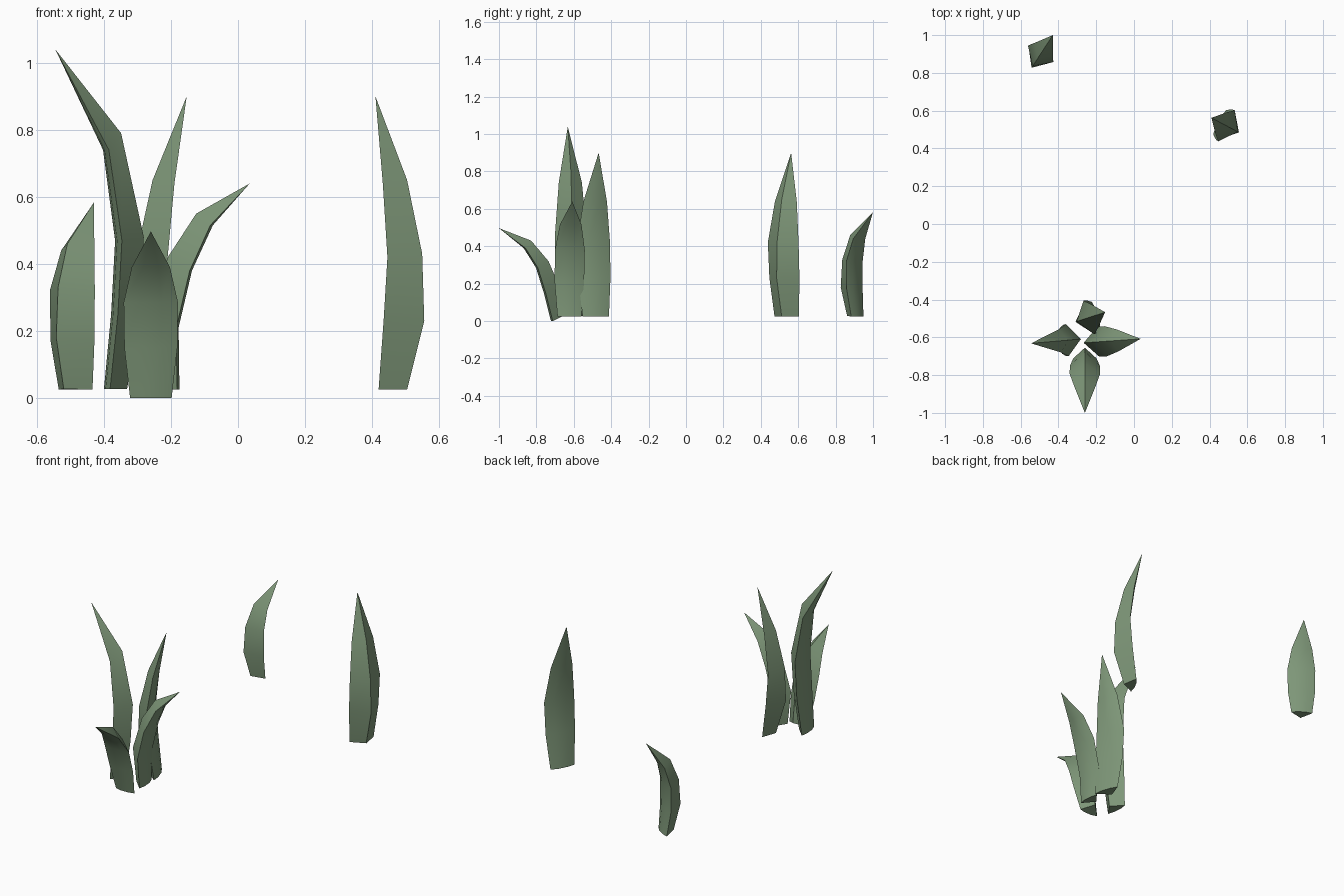
import bpy, bmesh, math
from mathutils import Vector

if "Cube" in bpy.data.objects:
    bpy.data.objects.remove(bpy.data.objects["Cube"])

green = bpy.data.materials.new("leaf green")
green.diffuse_color = (0.21, 0.31, 0.19, 1)
green.use_nodes = True
green.node_tree.nodes["Principled BSDF"].inputs["Base Color"].default_value = green.diffuse_color


def leaf(name, tip, angle, rings):
    """Leaf blade leaning along angle. Each ring, measured back from the tip:
    (edge offset, edge height, ridge offset, ridge height, half width)."""
    a = math.radians(angle)
    d = Vector((math.cos(a), math.sin(a), 0))
    w = Vector((-math.sin(a), math.cos(a), 0))
    base = Vector((tip[0], tip[1], 0))
    bm = bmesh.new()

    def point(offset, side, z):
        return bm.verts.new(base + d * offset + w * side + Vector((0, 0, z)))

    loops = []
    for eo, ez, ro, rz, h in rings:
        loops.append([
            point(eo, -h, ez),
            point(eo + 0.010, -h * 0.4, ez),
            point(eo + 0.010, h * 0.4, ez),
            point(eo, h, ez),
            point(ro, 0, rz),
        ])
    n = len(loops[0])
    for lo, hi in zip(loops, loops[1:]):
        for i in range(n):
            j = (i + 1) % n
            bm.faces.new((lo[i], lo[j], hi[j], hi[i]))
    end = bm.verts.new(tip)
    for i in range(n):
        bm.faces.new((loops[-1][i], loops[-1][(i + 1) % n], end))
    bm.faces.new(list(reversed(loops[0])))
    bmesh.ops.recalc_face_normals(bm, faces=bm.faces)
    me = bpy.data.meshes.new(name)
    bm.to_mesh(me)
    bm.free()
    me.materials.append(green)
    ob = bpy.data.objects.new(name, me)
    bpy.context.collection.objects.link(ob)
    bpy.context.view_layer.objects.active = ob
    ob.select_set(True)
    bpy.ops.object.shade_smooth_by_angle(angle=math.radians(60))
    ob.select_set(False)


# upright blade shape shared by two leaves
upright = [(-0.05, 0.025, -0.107, 0.025, 0.074), (-0.076, 0.23, -0.165, 0.23, 0.091),
           (-0.09, 0.42, -0.158, 0.43, 0.093), (-0.06, 0.64, -0.107, 0.65, 0.066)]

# cluster of four leaves
leaf("front_leaf", (-0.26, -1.0, 0.497), 270,
     [(-0.288, 0.0, -0.345, 0.028, 0.062), (-0.25, 0.15, -0.325, 0.18, 0.079),
      (-0.208, 0.285, -0.265, 0.32, 0.081), (-0.142, 0.39, -0.172, 0.43, 0.057)])
leaf("left_leaf", (-0.545, -0.632, 1.04), 185,
     [(-0.158, 0.027, -0.215, 0.027, 0.068), (-0.18, 0.25, -0.25, 0.25, 0.084),
      (-0.192, 0.47, -0.265, 0.48, 0.085), (-0.155, 0.74, -0.197, 0.79, 0.062)])
leaf("right_leaf", (0.035, -0.608, 0.64), 4,
     [(-0.222, 0.025, -0.28, 0.03, 0.064), (-0.225, 0.21, -0.302, 0.23, 0.079),
      (-0.185, 0.38, -0.245, 0.42, 0.08), (-0.122, 0.515, -0.16, 0.55, 0.058)])
leaf("back_leaf", (-0.153, -0.467, 0.9), 18, upright)

# lone leaves
leaf("lone_tall_leaf", (0.41, 0.562, 0.9), 152, upright)
leaf("lone_short_leaf", (-0.43, 1.0, 0.583), 57,
     [(-0.1, 0.025, -0.165, 0.027, 0.06), (-0.117, 0.17, -0.206, 0.18, 0.078),
      (-0.118, 0.32, -0.196, 0.33, 0.08), (-0.088, 0.44, -0.145, 0.46, 0.059)])
